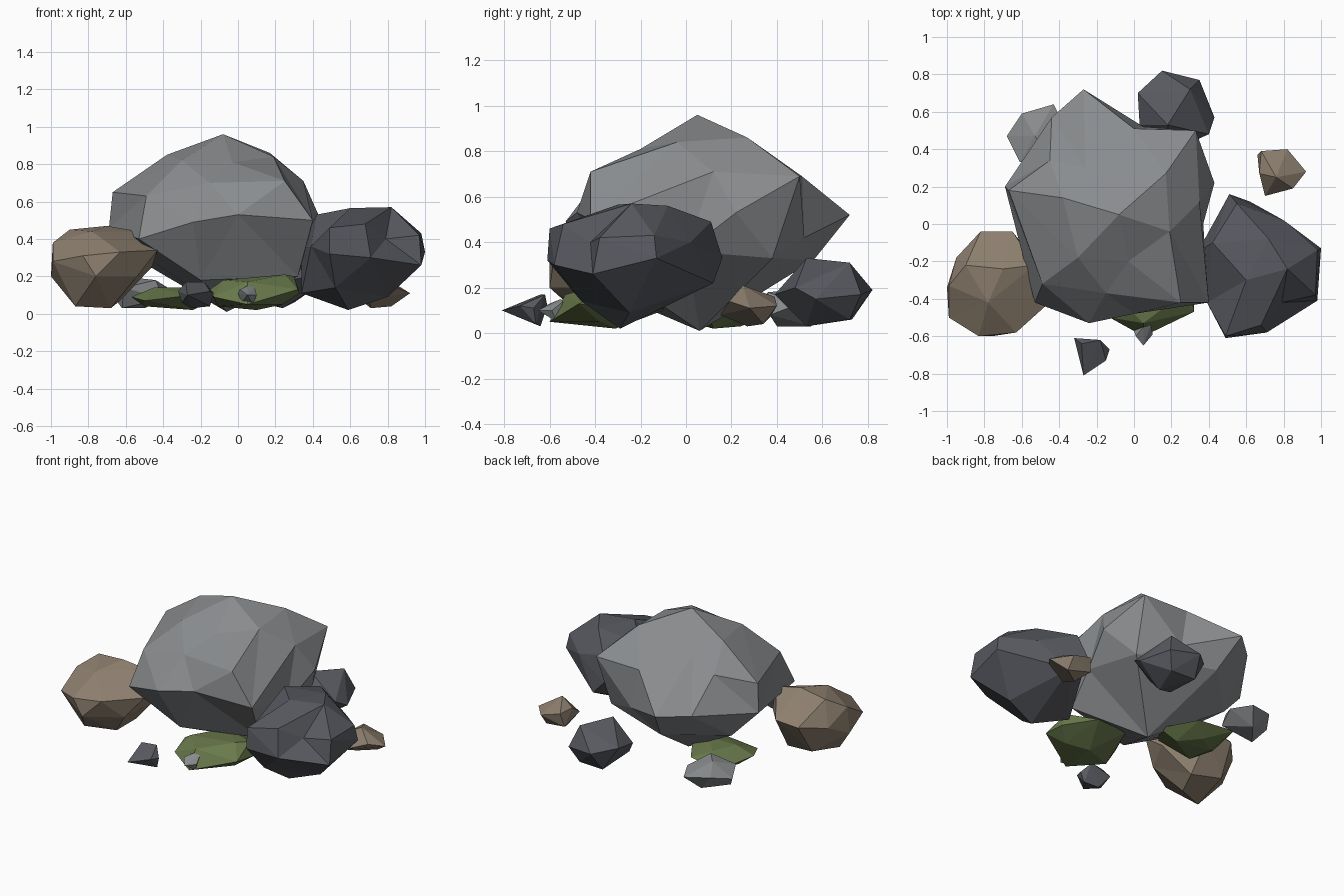
import bpy, bmesh
from mathutils import Vector


def material(name, rgb):
    m = bpy.data.materials.new(name)
    m.diffuse_color = (*rgb, 1)
    return m


STONE = material("grey stone", (0.25, 0.26, 0.27))
SLATE = material("dark slate", (0.095, 0.10, 0.115))
EARTH = material("brown stone", (0.27, 0.215, 0.16))
MOSS = material("moss", (0.14, 0.19, 0.07))


def rock(name, mat, corners, center=None):
    """Faceted rock: hull over its corners. With a center, the corners are joined
    on a sphere around it first and then pulled into place, which allows dents."""
    bm = bmesh.new()
    place = {}
    for p in corners:
        p = Vector(p)
        v = bm.verts.new((p - Vector(center)).normalized() if center else p)
        place[v] = p
    bmesh.ops.convex_hull(bm, input=bm.verts[:])
    bmesh.ops.delete(bm, geom=[v for v in bm.verts if not v.link_faces], context='VERTS')
    bmesh.ops.recalc_face_normals(bm, faces=bm.faces[:])
    for v in bm.verts:
        v.co = place[v]
    me = bpy.data.meshes.new(name)
    bm.to_mesh(me)
    bm.free()
    me.materials.append(mat)
    ob = bpy.data.objects.new(name, me)
    bpy.context.collection.objects.link(ob)
    return ob


# Central boulder: crown, shoulders, waist, underside
rock("main_boulder", STONE, [
    (-.08, .05, .96), (.17, .27, .86), (.19, -.04, .84), (-.38, .14, .85), (-.30, -.18, .82),
    (-.03, -.20, .81), (-.26, .30, .78), (0, .51, .69), (.33, .50, .69), (.35, .12, .71),
    (.25, -.42, .71), (-.15, -.37, .70), (-.49, -.32, .63), (-.67, .18, .65), (-.45, .34, .71),
    (-.27, .72, .52), (-.44, .57, .51), (.43, .22, .53), (.40, -.42, .50), (.0, -.48, .53),
    (-.24, -.53, .49), (-.53, -.42, .40), (-.69, .20, .46), (.05, .52, .42), (.37, .0, .36),
    (-.44, -.22, .27), (.32, -.22, .20), (-.20, -.34, .18), (-.06, .06, .01), (.30, .38, .33),
    (-.20, .56, .32), (-.52, .25, .28)], (-.10, .05, .46))

# Brown boulder on the left
rock("brown_boulder", EARTH, [
    (-.90, -.22, .45), (-.70, -.24, .47), (-.53, -.22, .44), (-.78, -.42, .44),
    (-.99, -.33, .38), (-.82, -.04, .30), (-.65, -.04, .31), (-.95, -.18, .28),
    (-.43, -.40, .34), (-.63, -.58, .33), (-.83, -.60, .31), (-.99, -.50, .28),
    (-.76, -.60, .20), (-1, -.34, .20), (-.46, -.28, .25), (-.54, -.46, .20),
    (-.87, -.42, .04), (-.68, -.34, .03), (-.63, -.20, .07), (-.84, -.16, .10)],
    (-.73, -.32, .26))

# Dark boulder on the right, with a dent in its front right side
rock("dark_boulder", SLATE, [
    (.42, -.10, .53), (.60, -.30, .565), (.82, -.24, .57), (.72, -.08, .56),
    (.55, .11, .49), (.51, .16, .33), (.62, .12, .22), (.80, .02, .40),
    (.98, -.14, .43), (1, -.13, .33), (.98, -.41, .26), (.97, -.38, .42),
    (.79, -.42, .40), (.68, -.54, .48), (.49, -.60, .46), (.49, -.61, .32), (.71, -.58, .30),
    (.39, -.42, .36), (.34, -.15, .36), (.34, -.22, .11), (.59, -.29, .02),
    (.80, -.25, .09), (.52, -.46, .14)], (.65, -.24, .32))

# Smaller stones behind
rock("back_dark_rock", SLATE, [
    (.18, .53, .33), (.30, .72, .31), (.15, .82, .19), (.35, .77, .17), (.43, .57, .15),
    (.40, .48, .20), (.02, .70, .22), (.03, .53, .19), (.20, .39, .17),
    (.30, .72, .06), (.12, .73, .06), (.24, .53, .03), (.10, .47, .09)])
rock("back_light_rock", STONE, [
    (-.53, .47, .19), (-.60, .59, .14), (-.43, .64, .12), (-.68, .47, .11), (-.61, .33, .14),
    (-.44, .36, .18), (-.36, .50, .13), (-.40, .37, .08), (-.62, .40, .03), (-.50, .55, .03)])
rock("small_brown_rock", EARTH, [
    (.76, .25, .21), (.68, .39, .16), (.82, .40, .12), (.92, .28, .11), (.85, .19, .14),
    (.70, .15, .08), (.67, .27, .16), (.66, .37, .07), (.82, .34, .04), (.71, .27, .03)])

# Pebbles in front
rock("front_dark_pebble", SLATE, [
    (-.32, -.61, .12), (-.28, -.64, .17), (-.18, -.62, .17), (-.13, -.67, .11), (-.15, -.73, .12),
    (-.27, -.81, .10), (-.30, -.68, .06), (-.25, -.64, .03), (-.15, -.66, .04)])
rock("front_light_pebble", STONE, [
    (0, -.57, .11), (.05, -.55, .15), (.09, -.54, .14), (.10, -.59, .10), (.05, -.65, .10),
    (.01, -.60, .13), (.02, -.56, .06), (.08, -.57, .05)])

# Flat mossy stones under the main boulder
rock("front_moss_stone", MOSS, [
    (-.08, -.40, .18), (.25, -.38, .21), (.30, -.30, .20), (.05, -.53, .17), (.05, -.18, .18),
    (-.15, -.36, .13), (-.13, -.50, .09), (.05, -.60, .05), (.32, -.47, .13), (.33, -.30, .11),
    (.20, -.10, .11), (-.02, -.10, .10), (.10, -.31, .02), (-.11, -.40, .04), (.24, -.38, .05)])
rock("left_moss_stone", MOSS, [
    (-.45, .10, .14), (-.25, .10, .14), (-.38, .26, .14), (-.57, .08, .09), (-.50, -.06, .07),
    (-.24, -.05, .10), (-.12, .10, .08), (-.26, .32, .09), (-.50, .37, .08),
    (-.50, .14, .04), (-.24, .12, .02), (-.36, .24, .03)])
